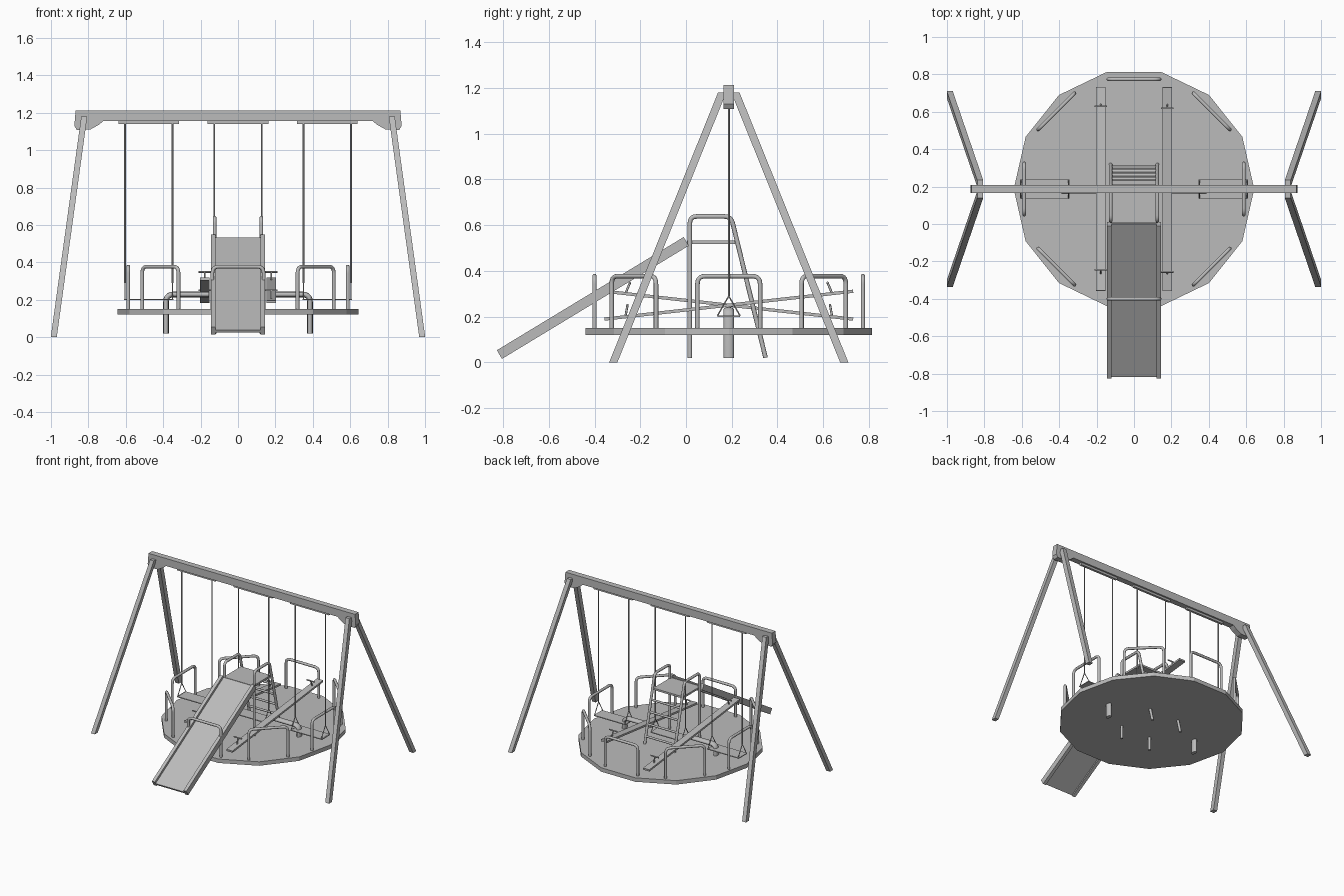
import bpy, bmesh, math
from mathutils import Vector, Matrix

cube = bpy.data.objects.get("Cube")
if cube:
    bpy.data.objects.remove(cube, do_unlink=True)

MID = 0.187  # y of the swing beam and the platform centre
grey = bpy.data.materials.new("plain_grey")
grey.use_nodes = True
COLOUR = (0.5, 0.5, 0.5, 1)
grey.diffuse_color = COLOUR
grey.node_tree.nodes["Principled BSDF"].inputs["Base Color"].default_value = COLOUR


def finish(name, bm, smooth=False):
    bmesh.ops.recalc_face_normals(bm, faces=bm.faces)
    mesh = bpy.data.meshes.new(name)
    bm.to_mesh(mesh)
    bm.free()
    mesh.materials.append(grey)
    obj = bpy.data.objects.new(name, mesh)
    bpy.context.collection.objects.link(obj)
    if smooth:
        bpy.ops.object.select_all(action='DESELECT')
        obj.select_set(True)
        bpy.context.view_layer.objects.active = obj
        bpy.ops.object.shade_smooth_by_angle(angle=math.radians(50))
    return obj


def box(name, centre, size):
    bm = bmesh.new()
    bmesh.ops.create_cube(bm, size=1, matrix=Matrix.Translation(centre) @ Matrix.Diagonal((*size, 1)))
    return finish(name, bm)


def prism(name, outline, thickness):
    """Solid from a closed outline, pushed along the thickness vector."""
    bm = bmesh.new()
    face = bm.faces.new([bm.verts.new(p) for p in outline])
    ext = bmesh.ops.extrude_face_region(bm, geom=[face])
    verts = [v for v in ext["geom"] if isinstance(v, bmesh.types.BMVert)]
    bmesh.ops.translate(bm, verts=verts, vec=thickness)
    return finish(name, bm)


def rounded(points, radius):
    """Replace the inner corners of a path with short arcs."""
    pts = [Vector(p) for p in points]
    path = [pts[0]]
    for a, b, c in zip(pts, pts[1:], pts[2:]):
        s, e = b + (a - b).normalized() * radius, b + (c - b).normalized() * radius
        for i in range(6):
            t = i / 5
            path.append(s * (1 - t) ** 2 + b * 2 * t * (1 - t) + e * t * t)
    return path + [pts[-1]]


def tube(name, points, r, bend=0.0, sides=10, side_scale=1.0):
    """Pipe along a planar path; side_scale widens it across the bend plane."""
    path = rounded(points, bend) if bend else [Vector(p) for p in points]
    normal = Vector((0, 0, 0))
    for a, b, c in zip(path, path[1:], path[2:]):
        normal += (b - a).cross(c - b)
    if normal.length < 1e-8:
        normal = (path[-1] - path[0]).orthogonal()
    normal.normalize()
    bm, rings = bmesh.new(), []
    for i, p in enumerate(path):
        direction = (path[min(i + 1, len(path) - 1)] - path[max(i - 1, 0)]).normalized()
        across = direction.cross(normal).normalized()
        angles = [math.tau * k / sides for k in range(sides)]
        rings.append([bm.verts.new(p + across * r * math.cos(a) + normal * r * side_scale * math.sin(a))
                      for a in angles])
    for low, high in zip(rings, rings[1:]):
        for k in range(sides):
            j = (k + 1) % sides
            bm.faces.new((low[k], low[j], high[j], high[k]))
    bm.faces.new(rings[0])
    bm.faces.new(rings[-1])
    return finish(name, bm, smooth=True)


# Platform: a flat fourteen-sided disc
steps = [math.tau * k / 14 for k in range(14)]
prism("round_platform", [(0.643 * math.cos(a), MID + 0.643 * math.sin(a), 0.12) for a in steps], (0, 0, 0.03))

# Guard rails around the rim
for k in range(8):
    turn = Matrix.Translation((0, MID, 0)) @ Matrix.Rotation(k * math.pi / 4, 4, 'Z')
    hoop = [(0.587, -0.137, 0.14), (0.587, -0.137, 0.377), (0.587, 0.137, 0.377), (0.587, 0.137, 0.14)]
    tube(f"guard_rail_{k + 1}", [turn @ Vector(p) for p in hoop], 0.01, bend=0.035)

# Swing beam with drooping end brackets
half = [(0.72, 1.155), (0.745, 1.135), (0.79, 1.11), (0.862, 1.108), (0.875, 1.13), (0.868, 1.212)]
outline = half + [(-x, z) for x, z in reversed(half)]
prism("swing_beam", [(x, MID - 0.022, z) for x, z in outline], (0, 0.044, 0))

# Splayed frame legs
for sx in (-1, 1):
    for sy in (-1, 1):
        foot = [(sx * (0.985 + dx), MID + sy * (0.505 + dy), 0)
                for dx, dy in ((-0.016, -0.018), (0.016, -0.018), (0.016, 0.018), (-0.016, 0.018))]
        prism("frame_leg", foot, (-sx * 0.163, -sy * 0.476, 1.18))

# Swings: hanger strip, chains, triangular stirrups and a thin seat
for n, x0 in enumerate((-0.477, 0, 0.477), 1):
    box(f"swing_hanger_{n}", (x0, MID, 1.147), (0.325, 0.018, 0.016))
    box(f"swing_seat_{n}", (x0, MID, 0.202), (0.265, 0.1, 0.006))
    for s in (-1, 1):
        x = x0 + s * 0.127
        tube("swing_chain", [(x, MID, 1.145), (x, MID, 0.29)], 0.0045, sides=6)
        corners = [(x, MID, 0.29), (x, MID - 0.05, 0.203), (x, MID + 0.05, 0.203)]
        for a, b in zip(corners, corners[1:] + corners[:1]):
            tube("swing_stirrup", [a, b], 0.003, sides=6)

# Slide: sloping bed between two side rails
bottom, top = Vector((0, -0.805, 0.015)), Vector((0, 0.012, 0.51))
up = Vector((0, -0.022, 0.038))


def slide_strip(name, x0, width, low, high):
    shift = Vector((x0, 0, 0))
    ends = [bottom + up * low, top + up * low, top + up * high, bottom + up * high]
    prism(name, [p + shift for p in ends], (width, 0, 0))


slide_strip("slide_bed", -0.125, 0.25, 0.25, 0.6)
slide_strip("slide_rail_right", -0.145, 0.025, 0, 1)
slide_strip("slide_rail_left", 0.12, 0.025, 0, 1)

# Ladder tower: deck, bent handrails and rungs
box("slide_deck", (0, 0.11, 0.525), (0.25, 0.21, 0.014))
for s in (-1, 1):
    x = s * 0.125
    tube("ladder_handrail", [(x, 0.017, 0.02), (x, 0.017, 0.638), (x, 0.197, 0.638), (x, 0.348, 0.02)],
         0.01, bend=0.03)
for z in (0.2, 0.285, 0.37, 0.455):
    y = 0.348 - (z - 0.02) * 0.245
    tube("ladder_rung", [(-0.125, y, z), (0.125, y, z)], 0.008)

# Seesaws: tilted opposite ways on bent pipe stands
for s in (-1, 1):
    x = s * 0.178
    tilt = Matrix.Translation((x, MID, 0.25)) @ Matrix.Rotation(s * math.atan(0.112), 4, 'X')
    box("seesaw_board", (0, 0, 0), (0.052, 1.095, 0.014)).matrix_world = tilt
    for e in (-1, 1):
        low, high = tilt @ Vector((0, e * 0.455, 0)), tilt @ Vector((0, e * 0.44, 0.05))
        tube("seesaw_handle_post", [low, high], 0.005, sides=8)
        grip = Vector((0.034, 0, 0))
        tube("seesaw_handle_grip", [high - grip, high + grip], 0.005, sides=8)
    tube("seesaw_stand", [(s * 0.385, MID, 0.02), (s * 0.385, MID, 0.228), (s * 0.155, MID, 0.228)],
         0.015, bend=0.04, side_scale=1.6)
